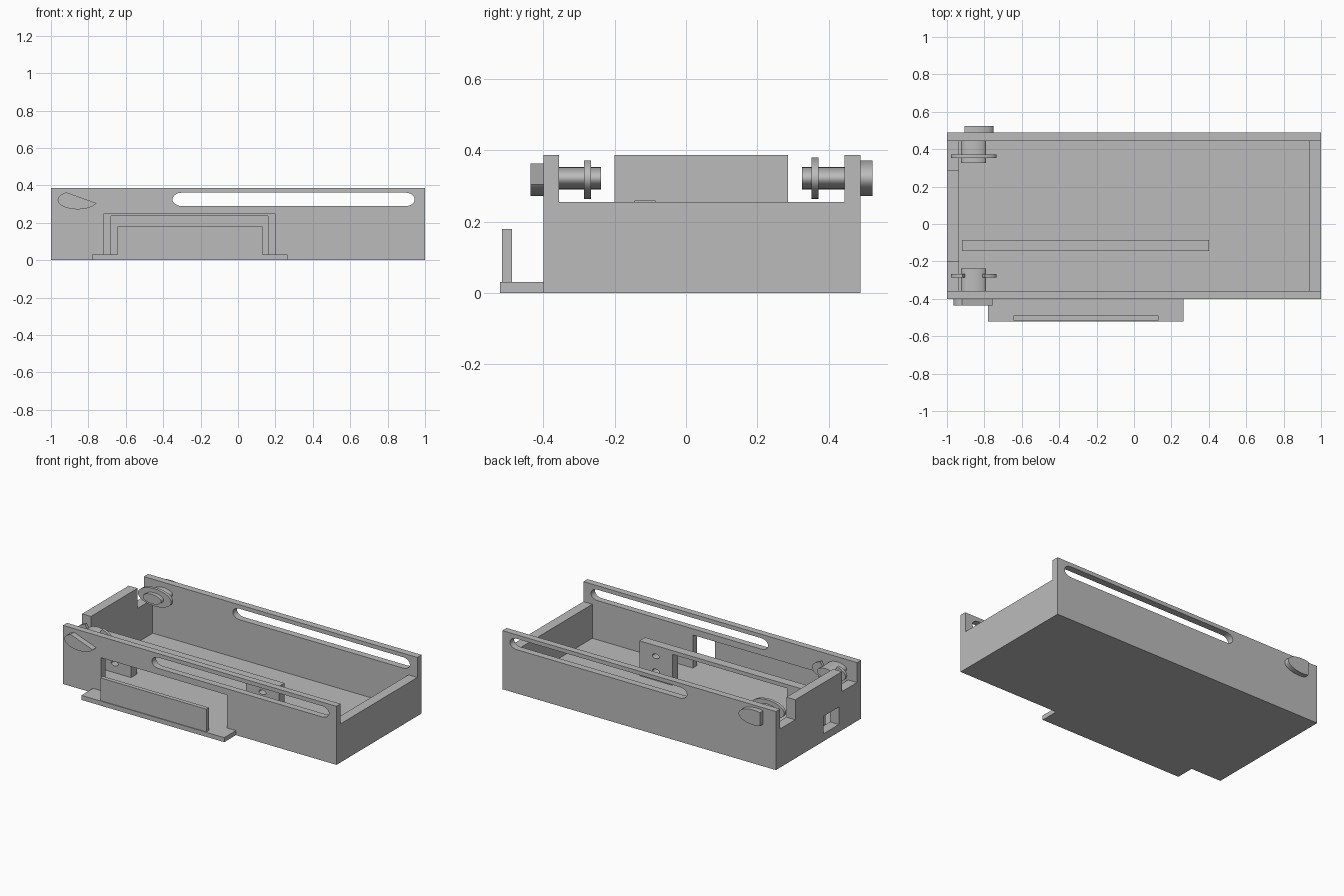
import bpy
from math import cos, sin, radians
from mathutils import Matrix

cube = bpy.data.objects.get("Cube")
if cube:
    bpy.data.objects.remove(cube, do_unlink=True)

grey = bpy.data.materials.new("plain_grey")
grey.use_nodes = True
grey.diffuse_color = (0.5, 0.5, 0.5, 1)
grey.node_tree.nodes["Principled BSDF"].inputs["Base Color"].default_value = (0.5, 0.5, 0.5, 1)

# Sketch planes: (u, v, depth) mapped to world axes
ALONG_Y = Matrix(((1, 0, 0, 0), (0, 0, -1, 0), (0, 1, 0, 0), (0, 0, 0, 1)))
ALONG_X = Matrix(((0, 0, 1, 0), (1, 0, 0, 0), (0, 1, 0, 0), (0, 0, 0, 1)))
parts = []


def slab(name, loops, lo, hi, plane=ALONG_Y):
    """Extrude a filled outline (first loop) with holes (other loops) from lo to hi."""
    curve = bpy.data.curves.new(name + "_outline", "CURVE")
    curve.dimensions = "2D"
    curve.fill_mode = "BOTH"
    curve.extrude = (hi - lo) / 2
    for loop in loops:
        spline = curve.splines.new("POLY")
        spline.points.add(len(loop) - 1)
        for point, (u, v) in zip(spline.points, loop):
            point.co = (u, v, 0, 1)
        spline.use_cyclic_u = True
    temp = bpy.data.objects.new(name + "_temp", curve)
    bpy.context.collection.objects.link(temp)
    bpy.context.view_layer.update()
    mesh = bpy.data.meshes.new_from_object(temp.evaluated_get(bpy.context.evaluated_depsgraph_get()))
    bpy.data.objects.remove(temp, do_unlink=True)
    bpy.data.curves.remove(curve)
    mid = (lo + hi) / 2
    shift = (0, mid, 0) if plane is ALONG_Y else (mid, 0, 0)
    mesh.transform(Matrix.Translation(shift) @ plane)
    mesh.materials.clear()
    mesh.materials.append(grey)
    mesh.name = name
    obj = bpy.data.objects.new(name, mesh)
    bpy.context.collection.objects.link(obj)
    parts.append(obj)
    return obj


def rect(u0, u1, v0, v1):
    return [(u0, v0), (u1, v0), (u1, v1), (u0, v1)]


def arc(u, v, ru, rv, start=0, end=360, steps=40):
    count = steps if end - start == 360 else steps + 1
    angles = [radians(start + (end - start) * i / steps) for i in range(count)]
    return [(u + ru * cos(a), v + rv * sin(a)) for a in angles]


# Tray floor and long side walls
FLOOR, TOP, LOW = 0.03, 0.387, 0.255
FRONT, FRONT_IN, BACK_IN, BACK = -0.4, -0.357, 0.445, 0.49
slab("floor", [rect(-0.97, 0.97, 0, FLOOR)], FRONT_IN, BACK_IN)
slot = (arc(0.895, 0.325, 0.05, 0.036, -90, 90, 16)
        + arc(-0.3, 0.325, 0.05, 0.036, 90, 270, 16))
wall = rect(-1, 1, 0, TOP)
slab("front_wall", [wall, slot, rect(-0.72, 0.2, FLOOR, 0.248)], FRONT, FRONT_IN)
slab("back_wall", [wall, slot], BACK_IN, BACK)

# End walls: one low, one with a raised middle and a cable window
slab("low_end_wall", [rect(FRONT_IN, BACK_IN, 0, LOW)], 0.935, 1, ALONG_X)
raised = [(FRONT_IN, 0), (BACK_IN, 0), (BACK_IN, LOW), (0.287, LOW),
          (0.287, TOP), (-0.2, TOP), (-0.2, LOW), (FRONT_IN, LOW)]
slab("raised_end_wall", [raised, rect(-0.168, -0.01, 0.05, 0.165)], -1, -0.935, ALONG_X)

# Inner bracket: two drilled posts joined by a thin rail
bracket = [(-0.92, FLOOR), (-0.68, FLOOR), (-0.68, 0.235), (0.16, 0.235),
           (0.16, FLOOR), (0.4, FLOOR), (0.4, 0.26), (-0.92, 0.26)]
holes = [arc(x, z, 0.026, 0.015, steps=20) for x in (-0.8, 0.28) for z in (0.09, 0.19)]
slab("inner_bracket", [bracket] + holes, -0.145, -0.085)

# Outer ledge with an upright guard in front of the opening
slab("ledge", [rect(-0.78, 0.265, 0, FLOOR)], -0.522, FRONT)
slab("guard_plate", [rect(-0.645, 0.13, FLOOR, 0.18)], -0.517, -0.489)

# Turn latches through both side walls
CX, CZ = -0.857, 0.322
notched = arc(CX, CZ, 0.122, 0.058, 120, 420) + [(CX + 0.045, CZ + 0.02), (CX - 0.045, CZ + 0.02)]
latches = (
    ("front", (-0.437, FRONT), arc(CX, CZ, 0.107, 0.05, 125, 340), (FRONT_IN, -0.238),
     (-0.286, -0.266), notched),
    ("back", (BACK, 0.523), arc(CX, CZ, 0.107, 0.05, -117, 117), (0.325, BACK_IN),
     (0.352, 0.372), arc(CX, CZ, 0.122, 0.058)),
)
for side, head_y, head, shaft_y, disc_y, disc in latches:
    slab(side + "_latch_head", [head], *head_y)
    slab(side + "_latch_shaft", [arc(CX, CZ, 0.067, 0.031)], min(shaft_y), max(shaft_y))
    slab(side + "_latch_disc", [disc], *disc_y)

# Smooth the round edges, keep corners sharp
bpy.ops.object.select_all(action="DESELECT")
for obj in parts:
    obj.select_set(True)
bpy.context.view_layer.objects.active = parts[0]
bpy.ops.object.shade_smooth_by_angle(angle=radians(30))
